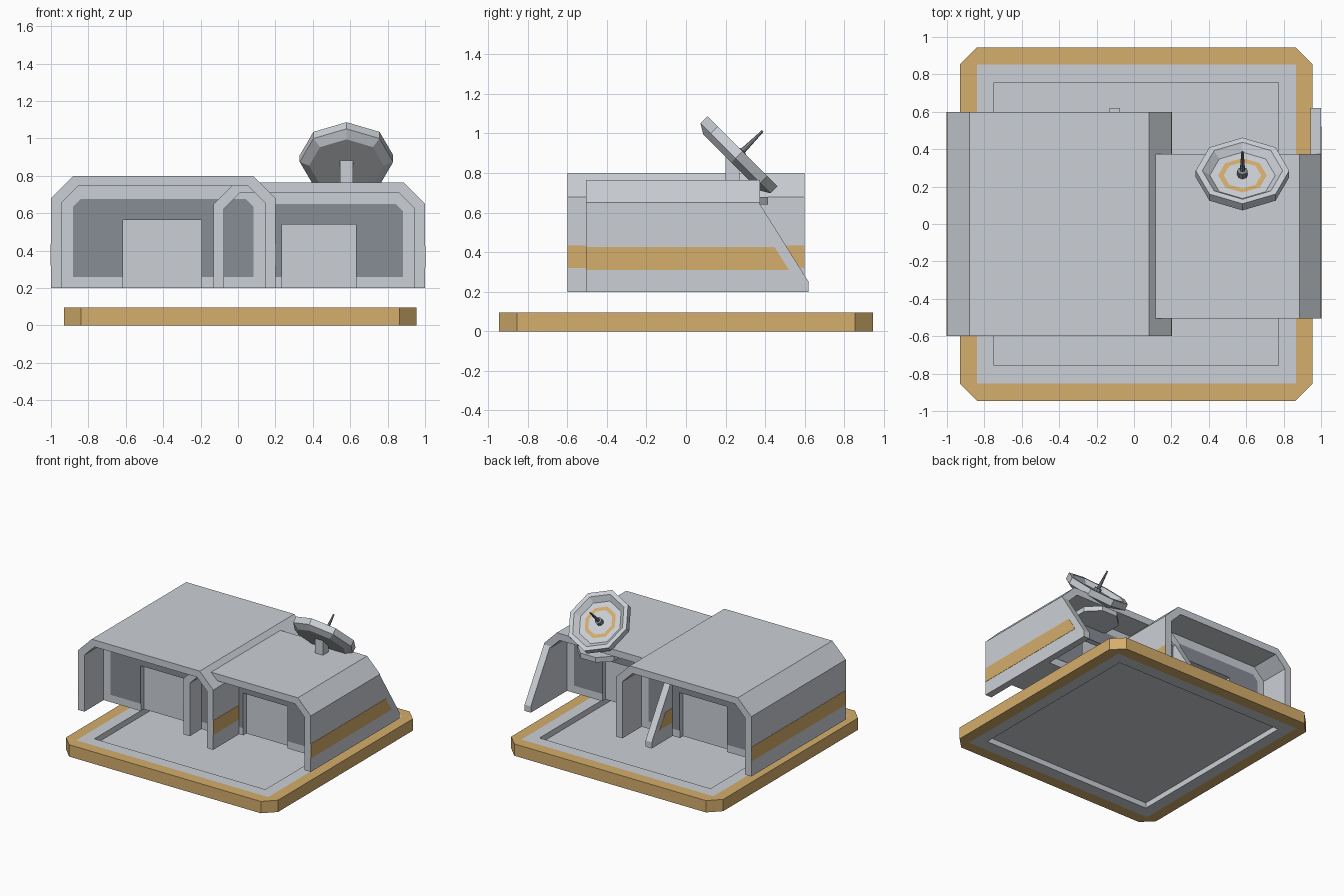
import bpy, bmesh, math
from mathutils import Matrix, Vector

if "Cube" in bpy.data.objects:
    bpy.data.objects.remove(bpy.data.objects["Cube"])


def material(name, rgb):
    m = bpy.data.materials.new(name)
    m.use_nodes = True
    m.diffuse_color = (*rgb, 1)
    m.node_tree.nodes["Principled BSDF"].inputs["Base Color"].default_value = (*rgb, 1)
    return m


GREY = material("pale_grey", (0.60, 0.63, 0.67))
GOLD = material("gold", (0.66, 0.42, 0.15))
SLATE = material("slate_window", (0.245, 0.27, 0.305))
T = 0.055        # shell thickness
FLOOR = 0.2      # underside of the buildings


def finish(name, bm, mats):
    bmesh.ops.remove_doubles(bm, verts=bm.verts, dist=0.0005)
    bmesh.ops.recalc_face_normals(bm, faces=bm.faces)
    mesh = bpy.data.meshes.new(name)
    bm.to_mesh(mesh)
    bm.free()
    for m in mats:
        mesh.materials.append(m)
    ob = bpy.data.objects.new(name, mesh)
    bpy.context.scene.collection.objects.link(ob)
    return ob


def prism(name, pts, axis, a, b, mat):
    """Extrude a 2D outline along an axis from a to b."""
    def place(u, v, w):
        return {"x": (w, u, v), "y": (u, w, v), "z": (u, v, w)}[axis]
    bm = bmesh.new()
    lo = [bm.verts.new(place(u, v, a)) for u, v in pts]
    hi = [bm.verts.new(place(u, v, b)) for u, v in pts]
    bm.faces.new(lo)
    bm.faces.new(hi[::-1])
    for i in range(len(pts)):
        j = (i + 1) % len(pts)
        bm.faces.new((lo[i], lo[j], hi[j], hi[i]))
    return finish(name, bm, [mat])


def loft(name, rings, bands, mats, matrix=Matrix()):
    """Join rings of points; bands gives the material of each step."""
    bm = bmesh.new()
    rows = [[bm.verts.new(matrix @ Vector(p)) for p in ring] for ring in rings]
    for lo, hi, mi in zip(rows, rows[1:], bands):
        for i in range(len(lo)):
            j = (i + 1) % len(lo)
            bm.faces.new((lo[i], lo[j], hi[j], hi[i])).material_index = mi
    bm.faces.new(rows[0])
    bm.faces.new(rows[-1])
    return finish(name, bm, mats)


def arch(x0, x1, z0, zt, c):
    return [(x0, z0), (x0, zt - c), (x0 + c, zt), (x1 - c, zt), (x1, zt - c), (x1, z0)]


def door_notch(door, z0):
    d0, d1, dz = door
    return [(d1, z0), (d1, dz), (d0, dz), (d0, z0)]


# Base plate with gold rim, recessed above and below
def plate_ring(hx, hy, c, z, cx=0.0125):
    pts = [(hx, -hy + c), (hx, hy - c), (hx - c, hy), (-hx + c, hy),
           (-hx, hy - c), (-hx, -hy + c), (-hx + c, -hy), (hx - c, -hy)]
    return [(x + cx, y, z) for x, y in pts]


TOP = 0.095
outer, rim, pit = (0.942, 0.945, 0.09), (0.853, 0.853, 0), (0.76, 0.756, 0)
loft("base_plate",
     [plate_ring(*pit, 0.044), plate_ring(*pit, 0), plate_ring(*rim, 0),
      plate_ring(*outer, 0), plate_ring(*outer, TOP), plate_ring(*rim, TOP),
      plate_ring(*pit, TOP), plate_ring(*pit, 0.049)],
     [0, 0, 1, 1, 1, 0, 0], [GREY, GOLD])


# Buildings: open-ended shell, recessed end walls, windows and doors
def building(name, x0, x1, zt, c, ys, walls, door, win_top):
    outline = arch(x0, x1, FLOOR, zt, c)
    inner = arch(x0 + T, x1 - T, FLOOR, zt - T, c - 0.03)
    prism(name + "_shell", outline + inner[::-1], "y", ys[0], ys[1], GREY)
    prism(name + "_core_and_doors", inner, "y", walls[0] + 0.04, walls[1] - 0.04, GREY)
    win = arch(x0 + 0.118, x1 - 0.118, 0.26, win_top, 0.04) + door_notch(door, 0.26)
    for end, y, inward in (("front", walls[0], 1), ("back", walls[1], -1)):
        prism(f"{name}_{end}_wall", inner + door_notch(door, FLOOR), "y",
              y, y + 0.04 * inward, GREY)
        prism(f"{name}_{end}_window", win, "y", y - 0.003 * inward, y + 0.003 * inward, SLATE)


building("large_module", -1, 0.2, 0.8, 0.12, (-0.6, 0.6), (-0.355, 0.355),
         (-0.615, -0.195, 0.565), 0.675)
building("small_module", -0.13, 1, 0.765, 0.115, (-0.505, 0.375), (-0.27, 0.16),
         (0.235, 0.63, 0.54), 0.65)

# Sloped fins behind the small module
fin = [(0.375, FLOOR), (0.375, 0.64), (0.62, 0.25), (0.62, FLOOR)]
for side, x in (("right", -0.13), ("left", 1 - T)):
    prism(side + "_fin", fin, "x", x, x + T, GREY)

# Gold side stripes
long_stripe = [(-0.6, 0.32), (0.6, 0.32), (0.6, 0.435), (-0.6, 0.435)]
cut_stripe = [(-0.505, 0.31), (0.52, 0.31), (0.448, 0.425), (-0.505, 0.425)]
for name, pts, x in (("large_right_stripe", long_stripe, -1), ("large_left_stripe", long_stripe, 0.2),
                     ("small_right_stripe", cut_stripe, -0.13), ("small_left_stripe", cut_stripe, 1)):
    prism(name, pts, "x", x - 0.002, x + 0.002, GOLD)


# Octagonal collar under the roof, and dish post
def octagon(r, h=0.0, turn=0.0):
    return [(r * math.cos(i * math.pi / 4 + turn), r * math.sin(i * math.pi / 4 + turn), h)
            for i in range(8)]


collar = [(x + 0.58, y + 0.25) for x, y, _ in octagon(0.178, turn=math.pi / 8)]
prism("dish_collar", collar, "z", 0.64, 0.68, GREY)
prism("dish_post", [(0.2, 0.755), (0.27, 0.755), (0.27, 0.83), (0.2, 0.9)], "x",
      0.545, 0.615, GREY)

# Tilted dish with painted ring and spike
tilt = Matrix.Translation((0.58, 0.285, 0.91)) @ Matrix.Rotation(math.radians(-45), 4, "X")
dish = [(0.2, -0.08), (0.25, -0.05), (0.25, 0), (0.215, 0), (0.175, -0.035),
        (0.13, -0.035), (0.1, -0.035), (0.03, -0.035)]
loft("dish", [octagon(r, h) for r, h in dish], [0, 0, 0, 0, 0, 1, 0], [GREY, GOLD], tilt)
spike = [(0.028, -0.036), (0.028, 0), (0.014, 0.005), (0.006, 0.145)]
loft("dish_spike", [octagon(r, h) for r, h in spike], [0, 0, 0], [SLATE], tilt)
